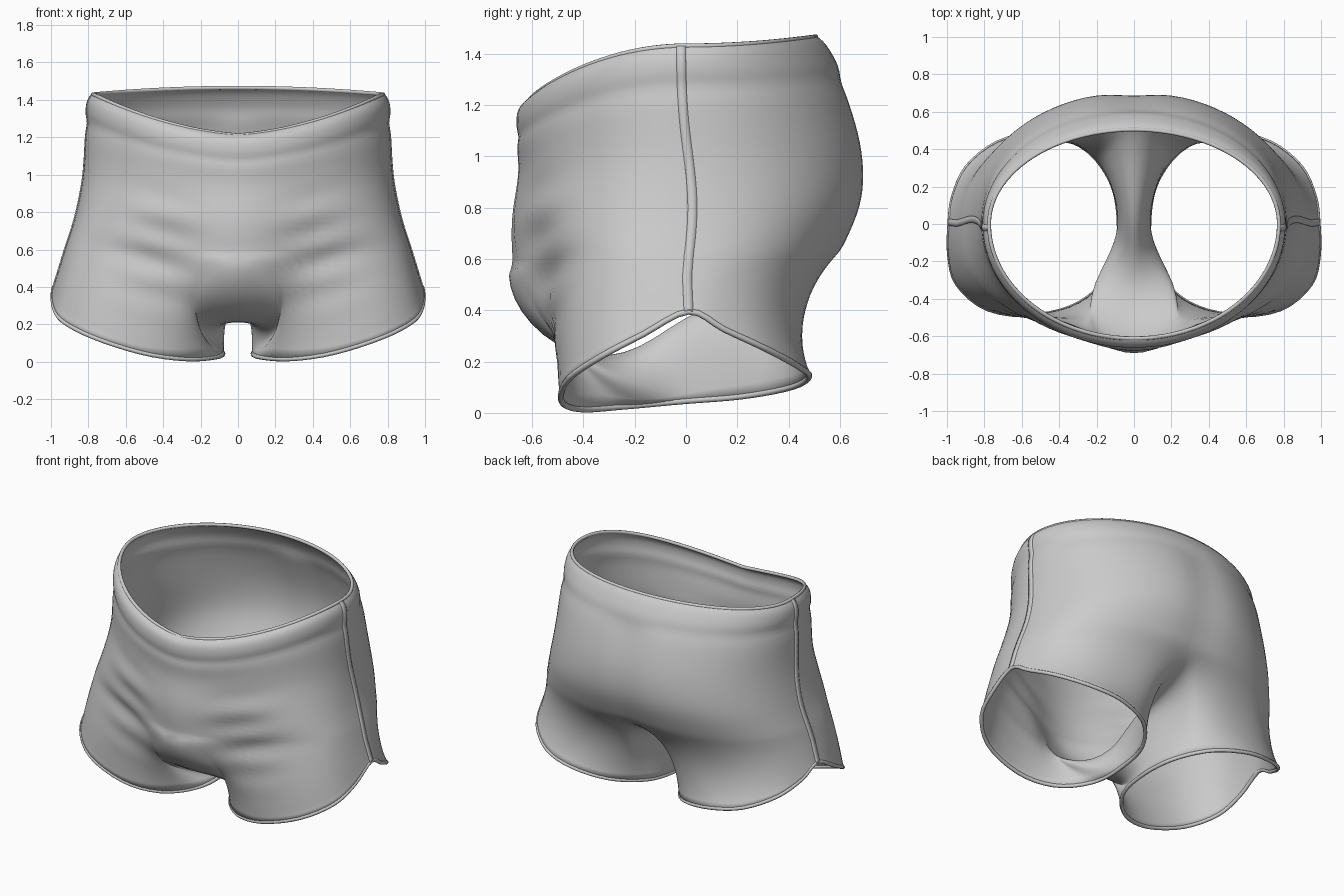
import bpy, bmesh, math
from mathutils import Vector
from mathutils.bvhtree import BVHTree

if "Cube" in bpy.data.objects:
    bpy.data.objects.remove(bpy.data.objects["Cube"])


def spline(pts, t, closed=False):
    """Catmull-Rom point at parameter t (in point units)."""
    n = len(pts)
    i = math.floor(t) if closed else max(0, min(n - 2, math.floor(t)))
    f = t - i
    pick = (lambda k: pts[k % n]) if closed else (lambda k: pts[max(0, min(n - 1, k))])
    out = []
    for a, b, c, d in zip(pick(i - 1), pick(i), pick(i + 1), pick(i + 2)):
        out.append(0.5 * (2 * b + (c - a) * f + (2 * a - 5 * b + 4 * c - d) * f * f
                          + (3 * b - a - 3 * c + d) * f ** 3))
    return out


# Body rings: front y, front z, side x, side z, back y, back z,
# front squareness, back squareness, pouch bulge
RINGS = [
    (-.612, 1.21, .775, 1.430, .505, 1.465, 2.0, 2.0, 0),
    (-.652, 1.17, .802, 1.380, .550, 1.420, 2.0, 2.0, 0),
    (-.655, 1.06, .808, 1.260, .615, 1.290, 2.0, 2.05, 0),
    (-.650, 0.93, .822, 1.000, .690, 1.040, 2.1, 2.1, .03),
    (-.680, 0.76, .865, 0.780, .690, 0.830, 2.4, 2.15, .08),
    (-.700, 0.58, .915, 0.620, .610, 0.635, 2.9, 2.2, .17),
]
# Crotch seam (y, z) from front to back
CROTCH = [(-.700, .58), (-.675, .45), (-.565, .31), (-.37, .212), (-.18, .25),
          (0, .37), (.2, .45), (.43, .53), (.61, .635)]
# Leg opening, starting at the inner thigh and going round the front
HEM = [(.08, -.02, .045), (.115, -.24, .025), (.27, -.41, .014), (.5, -.485, .045),
       (.77, -.46, .13), (.94, -.33, .22), (.987, -.17, .305), (.985, .01, .395),
       (.965, .15, .325), (.89, .31, .25), (.72, .44, .18), (.5, .48, .14),
       (.27, .41, .10), (.12, .22, .065)]
N, M, UP, LOW, SPAN = 44, 24, 34, 16, 5.4


def body(f, level):
    """f: -1 centre front, 0 side, 1 centre back."""
    yf, zf, xs, zs, yb, zb, ef, eb, bulge = spline(RINGS, level)
    c, s = abs(math.cos(f * math.pi / 2)), abs(math.sin(f * math.pi / 2))
    k = 1 - .022 * math.exp(-((level - 1.9) / .12) ** 2)      # waistband groove
    if f < 0:
        x = xs * c ** (2 / ef)
        y = (yf + bulge) * s ** (2 / ef) - bulge * math.exp(-(x / .27) ** 2)
        z = zs + (zf - zs) * (.72 * s * s + .28 * (1 - c))
    else:
        x = xs * c ** (2 / eb)
        y = yb * s ** (2 / eb)
        if level > 2:
            y -= .025 * math.exp(-(x / .1) ** 2)
        z = zs + (zb - zs) * s * s
    return Vector((x * k, y * k, z))


def leg(a, f, idx, t, inner):
    """Curve from the body edge a down to the hem."""
    h = Vector(spline(HEM, idx, True))
    m = (a + h) / 2
    if f > 0:
        m.y -= .2 * f
    if f < 0:
        m.y -= .02
    mid = (a.y + h.y) / 2
    wide = .085 + 1.15 * max(0, -mid - .08) + .5 * max(0, mid - .1)
    mi = Vector((max(h.x, min(wide, .40)), a.y * .8 + h.y * .2, a.z * .96 + h.z * .04))
    if a.y > .3:                                   # tuck in under the buttock
        mi.y = a.y * .55 + h.y * .45
    m = m.lerp(mi, inner)
    return a * (1 - t) ** 2 + m * 2 * t * (1 - t) + h * t * t


# Grid patches of one half
fs = [-1 + 2 * i / N for i in range(N + 1)]
upper = [[body(f, 5 * j / UP) for f in fs] for j in range(UP + 1)]
lower = []
for j in range(LOW + 1):
    t = j / LOW
    row = []
    for i, f in enumerate(fs):
        w = (.9 if f < 0 else .5) * max(0, (abs(f) - .72) / .28)
        row.append(leg(upper[-1][i], f, 7 + SPAN * f, t, w))
    for i in range(1, M + 1):
        q = i / M
        y, z = spline(CROTCH, 8 * (1 - q))
        if i == M:
            row.append(row[0].copy())
            continue
        w = .5 + .5 * min(1, 4 * q) if q < .5 else .9 + .1 * min(1, 4 * (1 - q))
        row.append(leg(Vector((0, y, z)), 1 - 2 * q,
                       7 + SPAN + (14 - 2 * SPAN) * q, t, w))
    lower.append(row)


def side(p, s):
    return Vector((p.x * s, p.y, p.z))


# Shorts fabric
bm = bmesh.new()
for s in (1, -1):
    for rows in (upper, lower):
        vs = [[bm.verts.new(side(p, s)) for p in r] for r in rows]
        for r0, r1 in zip(vs, vs[1:]):
            for i in range(len(r0) - 1):
                q = (r0[i], r0[i + 1], r1[i + 1], r1[i])
                bm.faces.new(q if s > 0 else q[::-1])
bmesh.ops.remove_doubles(bm, verts=bm.verts, dist=.0008)
inside = [v for v in bm.verts if not v.is_boundary]
for _ in range(4):
    bmesh.ops.smooth_vert(bm, verts=inside, factor=.5,
                          use_axis_x=True, use_axis_y=True, use_axis_z=True)
# Cloth folds on the front of each thigh
for v in inside:
    x, y, z = abs(v.co.x), v.co.y, v.co.z
    if y < -.2:
        mask = (math.exp(-((x - .42) / .18) ** 2) * math.exp(-((z - .6) / .27) ** 2)
                * min(1, (-.2 - y) / .2))
        v.co.y += .012 * mask * math.sin(34 * z - 9 * x)
bmesh.ops.recalc_face_normals(bm, faces=bm.faces)
tree = BVHTree.FromBMesh(bm)


def add_mesh(name, b, thick):
    me = bpy.data.meshes.new(name)
    b.to_mesh(me)
    me.polygons.foreach_set("use_smooth", [True] * len(me.polygons))
    ob = bpy.data.objects.new(name, me)
    bpy.context.collection.objects.link(ob)
    mod = ob.modifiers.new("thickness", 'SOLIDIFY')
    mod.thickness, mod.offset = thick, 0
    return ob


add_mesh("shorts_fabric", bm, .014)


def add_tube(name, pts, radius):
    cu = bpy.data.curves.new(name, 'CURVE')
    cu.dimensions = '3D'
    cu.bevel_depth, cu.bevel_resolution = radius, 2
    sp = cu.splines.new('POLY')
    sp.points.add(len(pts) - 1)
    for p, q in zip(sp.points, pts):
        p.co = (*q, 1)
    sp.use_cyclic_u = True
    bpy.context.collection.objects.link(bpy.data.objects.new(name, cu))


# Rolled edges of waist and leg openings
waist = upper[0]
add_tube("waist_edge", waist + [side(p, -1) for p in waist[-2:0:-1]], .011)
for s, label in ((1, "right"), (-1, "left")):
    add_tube(label + "_leg_hem", [side(p, s) for p in lower[-1][:-1]], .012)

    # Side seam ribbon laid on the fabric
    path = [r[N // 2] for r in upper] + [r[N // 2] for r in lower[1:]]
    sb = bmesh.new()
    prev = None
    for p in path:
        shift = -.02 + .045 * math.exp(-((p.z - .8) / .3) ** 2)
        if p.z < .6:
            shift = max(shift, .0)
        row = []
        for d in (-.018, 0, .018):
            hit = tree.find_nearest(Vector((p.x * s, p.y + shift + d, p.z)))[0]
            row.append(sb.verts.new(hit + Vector((.007 * s, 0, 0))))
        if prev:
            for i in range(2):
                sb.faces.new((prev[i], prev[i + 1], row[i + 1], row[i]))
        prev = row
    add_mesh(label + "_side_seam", sb, .01)
    sb.free()
bm.free()
